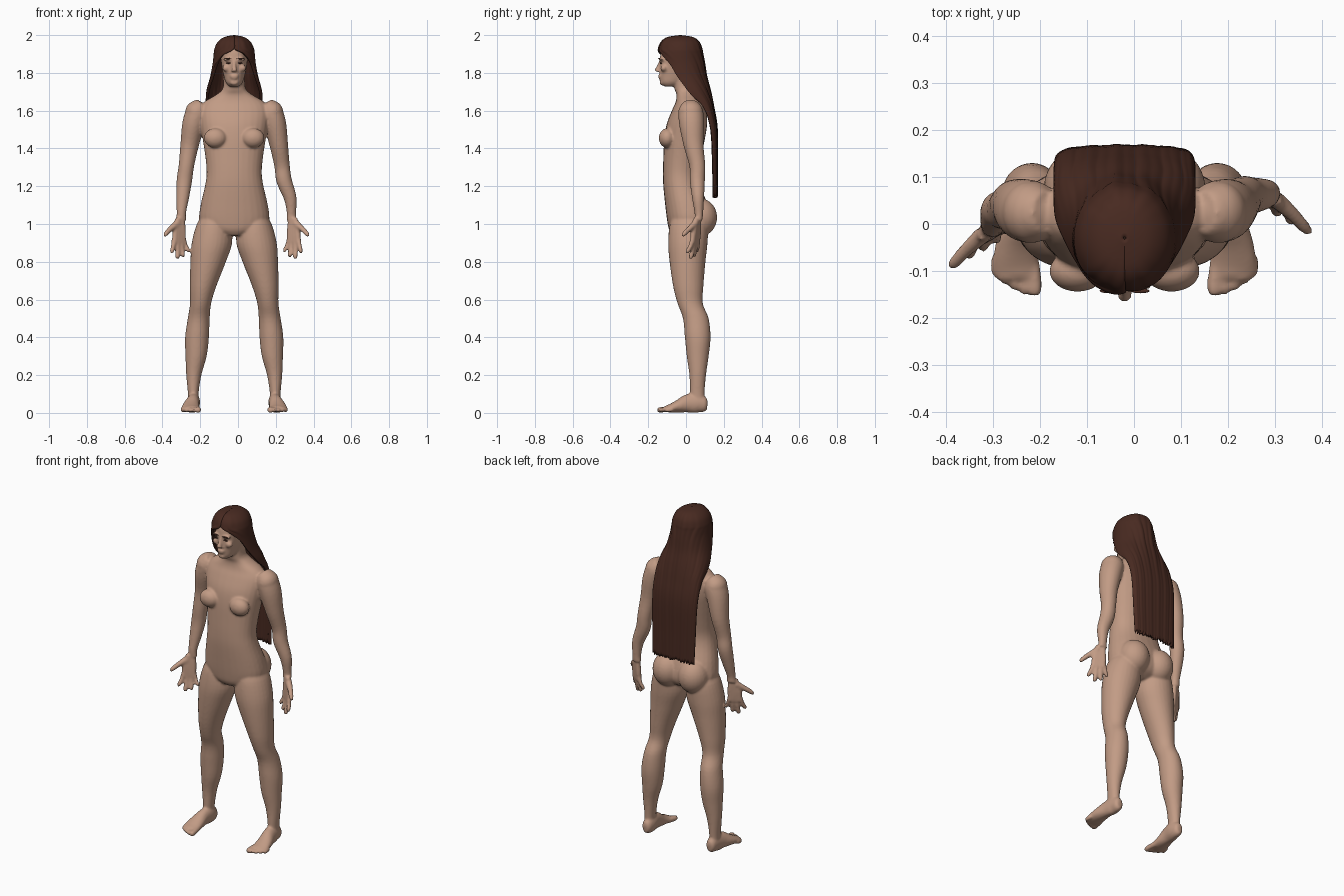
import bpy, bmesh, math, random
from mathutils import Vector, Matrix

random.seed(4)
cube = bpy.data.objects.get("Cube")
if cube:
    bpy.data.objects.remove(cube)
CX = -0.02  # the figure's middle line


def material(name, colour):
    m = bpy.data.materials.new(name)
    m.use_nodes = True
    m.diffuse_color = (*colour, 1)
    bsdf = m.node_tree.nodes["Principled BSDF"]
    bsdf.inputs["Base Color"].default_value = (*colour, 1)
    bsdf.inputs["Roughness"].default_value = 0.7
    return m


skin = material("skin", (0.54, 0.33, 0.235))
dark_brown = material("dark brown hair", (0.065, 0.023, 0.015))


def refine(rows, steps=4):
    """Catmull-Rom interpolation between rows of numbers."""
    out = []
    for i in range(len(rows) - 1):
        a, b = rows[max(i - 1, 0)], rows[i]
        c, d = rows[i + 1], rows[min(i + 2, len(rows) - 1)]
        for s in range(steps):
            t = s / steps
            out.append([0.5 * (2 * q + (r - p) * t + (2 * p - 5 * q + 4 * r - u) * t * t
                               + (3 * q - p - 3 * r + u) * t ** 3)
                        for p, q, r, u in zip(a, b, c, d)])
    return out + [list(rows[-1])]


def loft(bm, rows, flat=False, sides=28, power=1.0):
    """Closed tube through rows of (x, y, z, radius x, radius y)."""
    rows = refine(rows)
    rings = []
    for i, (x, y, z, rx, ry) in enumerate(rows):
        tangent = Vector(rows[min(i + 1, len(rows) - 1)][:3]) - Vector(rows[max(i - 1, 0)][:3])
        turn = Matrix.Identity(3)
        if not flat:
            turn = Vector((0, 0, 1)).rotation_difference(tangent).to_matrix()
        ring = []
        for k in range(sides):
            a = math.tau * k / sides
            c, s = math.cos(a), math.sin(a)
            p = Vector((rx * math.copysign(abs(c) ** power, c),
                        ry * math.copysign(abs(s) ** power, s), 0))
            ring.append(bm.verts.new(turn @ p + Vector((x + CX, y, z))))
        rings.append(ring)
    for lo, hi in zip(rings, rings[1:]):
        for k in range(sides):
            n = (k + 1) % sides
            bm.faces.new((lo[k], lo[n], hi[n], hi[k]))
    bm.faces.new(rings[0][::-1])
    bm.faces.new(rings[-1])


def blob(bm, centre, size):
    m = Matrix.Translation(Vector(centre) + Vector((CX, 0, 0))) @ Matrix.Diagonal((*size, 1))
    bmesh.ops.create_uvsphere(bm, u_segments=24, v_segments=16, radius=1, matrix=m)


def finish(bm, name, mat):
    me = bpy.data.meshes.new(name)
    bm.to_mesh(me)
    bm.free()
    me.materials.append(mat)
    for p in me.polygons:
        p.use_smooth = True
    ob = bpy.data.objects.new(name, me)
    bpy.context.scene.collection.objects.link(ob)
    return ob


def stack(rows):
    """Rows of (z, half width, front, back) turned into loft rows."""
    return [(0, (f + b) / 2, z, w, (b - f) / 2) for z, w, f, b in rows]


body = bmesh.new()

# Torso, shoulders and neck
loft(body, stack([
    (0.94, .06, -.07, .06), (0.97, .15, -.09, .11), (1.02, .185, -.1, .13), (1.1, .178, -.11, .115),
    (1.2, .155, -.12, .078), (1.27, .146, -.122, .068), (1.35, .152, -.12, .08),
    (1.45, .167, -.115, .1), (1.53, .18, -.102, .112), (1.6, .185, -.075, .108),
    (1.645, .16, -.055, .095), (1.685, .095, -.05, .075), (1.72, .06, -.062, .06),
    (1.8, .056, -.07, .055)]), flat=True, power=0.88)

# Head
loft(body, stack([
    (1.728, .025, -.115, -.06), (1.748, .044, -.134, -.01), (1.785, .056, -.138, .04),
    (1.82, .064, -.138, .06), (1.87, .071, -.138, .07), (1.92, .073, -.13, .07),
    (1.96, .06, -.1, .05), (1.98, .03, -.06, .01)]), flat=True, power=0.9)
loft(body, [(0, -.145, 1.806, .017, .014), (0, -.152, 1.815, .015, .015),
            (0, -.141, 1.84, .009, .012), (0, -.134, 1.868, .008, .008)], flat=True)
blob(body, (0, -.137, 1.785), (.024, .012, .007))
blob(body, (0, -.135, 1.773), (.021, .012, .007))
blob(body, (0, -.126, 1.748), (.024, .014, .015))

for s in (-1, 1):
    # Chest, brow, cheek and seat
    blob(body, (s * .1, -.1, 1.455), (.06, .044, .052))
    blob(body, (s * .032, -.13, 1.872), (.028, .014, .009))
    blob(body, (s * .042, -.118, 1.825), (.022, .018, .018))
    blob(body, (s * .085, .075, 1.035), (.087, .09, .1))

    # Arm, with each wrist placed a little differently
    wx, wy, ey = (.28, -.005, .03) if s < 0 else (.303, .068, .06)
    loft(body, [(s * wx, wy, 1.02, .027, .02), (s * wx, wy, 1.06, .025, .023),
                (s * (wx - .007), (wy + ey) / 2, 1.14, .034, .032),
                (s * .264, ey, 1.23, .041, .04), (s * .253, ey, 1.31, .041, .042),
                (s * .236, .04, 1.42, .049, .053), (s * .215, .03, 1.53, .06, .066),
                (s * .19, .025, 1.6, .06, .064), (s * .165, .025, 1.63, .04, .045)])
    blob(body, (s * .2, .025, 1.59), (.06, .066, .063))

    # Hand: u runs across the palm to the thumb, f is forwards
    def hand(u, f, z):
        return (s * (wx + .012 + .85 * u), wy - .012 - .5 * u - f, z)

    for u in (-.024, -.008, .008, .024):
        loft(body, [(*hand(u * 1.1, .008, .9), .014, .014), (*hand(u, .004, .96), .016, .016),
                    (*hand(u * .55 - .006, 0, 1.03), .014, .016)], sides=12)
    for u, tip, spread, r in ((-.03, .85, -.056, .0105), (-.011, .825, -.024, .012),
                              (.01, .815, .01, .0125), (.03, .845, .044, .012)):
        loft(body, [(*hand(spread, .026, tip), r * .6, r * .6),
                    (*hand(spread, .025, tip + .012), r, r),
                    (*hand((u + spread) / 2, .014, (tip + .91) / 2 + .005), r, r),
                    (*hand(u, .006, .92), r * 1.1, r * 1.1)], sides=12)
    loft(body, [(*hand(.092, .028, .935), .008, .008), (*hand(.08, .024, .95), .013, .013),
                (*hand(.052, .012, .975), .015, .015), (*hand(.01, 0, 1.005), .02, .018)], sides=12)

    # Leg
    loft(body, [(s * x, y, z, rx, ry) for x, y, z, rx, ry in (
        (.215, .065, .05, .03, .036), (.217, .06, .1, .028, .038), (.214, .062, .2, .04, .044),
        (.202, .062, .3, .056, .058), (.197, .062, .4, .063, .068), (.188, .052, .5, .058, .068),
        (.178, .022, .58, .056, .067), (.165, .012, .67, .07, .08), (.138, .008, .8, .094, .095),
        (.118, .01, .9, .107, .104), (.108, .015, 1.0, .09, .1), (.1, .01, 1.06, .06, .07))], flat=True)

    # Foot and toes
    loft(body, [(s * x, y, z, rx, rz) for x, y, z, rx, rz in (
        (.23, -.115, .02, .043, .015), (.231, -.085, .024, .049, .022), (.228, -.04, .035, .045, .034),
        (.221, .01, .05, .036, .049), (.215, .06, .052, .034, .052), (.215, .1, .042, .027, .038),
        (.215, .113, .04, .014, .022))])
    for i in range(5):
        x, tip, r = .191 + .0205 * i, -.152 + .0026 * i * i, .0155 if i == 0 else .0115
        loft(body, [(s * x, tip, .014, r * .6, r * .6), (s * x, tip + .01, .015, r, r),
                    (s * x, tip + .035, .018, r, r), (s * (x * .8 + .045), -.07, .022, r, r)], sides=12)

body_ob = finish(body, "body", skin)
remesh = body_ob.modifiers.new("fuse parts", 'REMESH')
remesh.mode = 'VOXEL'
remesh.voxel_size = 0.0065
remesh.use_smooth_shade = True
soften = body_ob.modifiers.new("soften", 'SMOOTH')
soften.factor = 0.5
soften.iterations = 5

# Eyes and eyebrows as thin dark plates
marks = bmesh.new()
for s in (-1, 1):
    blob(marks, (s * .03, -.133, 1.852), (.013, .005, .004))
    blob(marks, (s * .033, -.142, 1.875), (.02, .005, .003))
finish(marks, "eyes_and_brows", dark_brown)

# Long hair: (z, half width, middle y, depth, wrap angle, squareness)
levels = refine([
    (1.992, .002, -.03, .002, 180, 1), (1.982, .05, -.03, .065, 180, 1), (1.958, .082, -.03, .095, 180, 1),
    (1.925, .097, -.03, .108, 178, 1), (1.9, .101, -.03, .112, 150, 1), (1.85, .106, -.025, .116, 122, 1),
    (1.78, .119, -.01, .112, 106, .9), (1.7, .14, .03, .093, 95, .7), (1.62, .143, .08, .06, 88, .5),
    (1.5, .142, .115, .044, 86, .4), (1.3, .138, .125, .035, 84, .35), (1.15, .134, .13, .03, 82, .35)], 5)
hair = bmesh.new()
columns = 90
ragged = [random.uniform(-.012, .012) for _ in range(columns + 1)]
rows = []
for i, (z, w, yc, d, wrap, power) in enumerate(levels):
    row = []
    fall = i / (len(levels) - 1)
    for k in range(columns + 1):
        a = math.radians(wrap) * (2 * k / columns - 1)
        c = math.cos(a)
        groove = 1 + .025 * min(1, i / 8) * (math.sin(k * 1.1) * .6 + math.sin(k * .47 + 1))
        y = yc + d * groove * math.copysign(abs(c) ** power, c)
        row.append(hair.verts.new((CX + w * math.sin(a), y, z + ragged[k] * fall ** 8)))
    rows.append(row)
for hi, lo in zip(rows, rows[1:]):
    for k in range(columns):
        hair.faces.new((hi[k], lo[k], lo[k + 1], hi[k + 1]))
hair_ob = finish(hair, "long_hair", dark_brown)
thick = hair_ob.modifiers.new("thickness", 'SOLIDIFY')
thick.thickness = 0.016
thick.offset = 0
